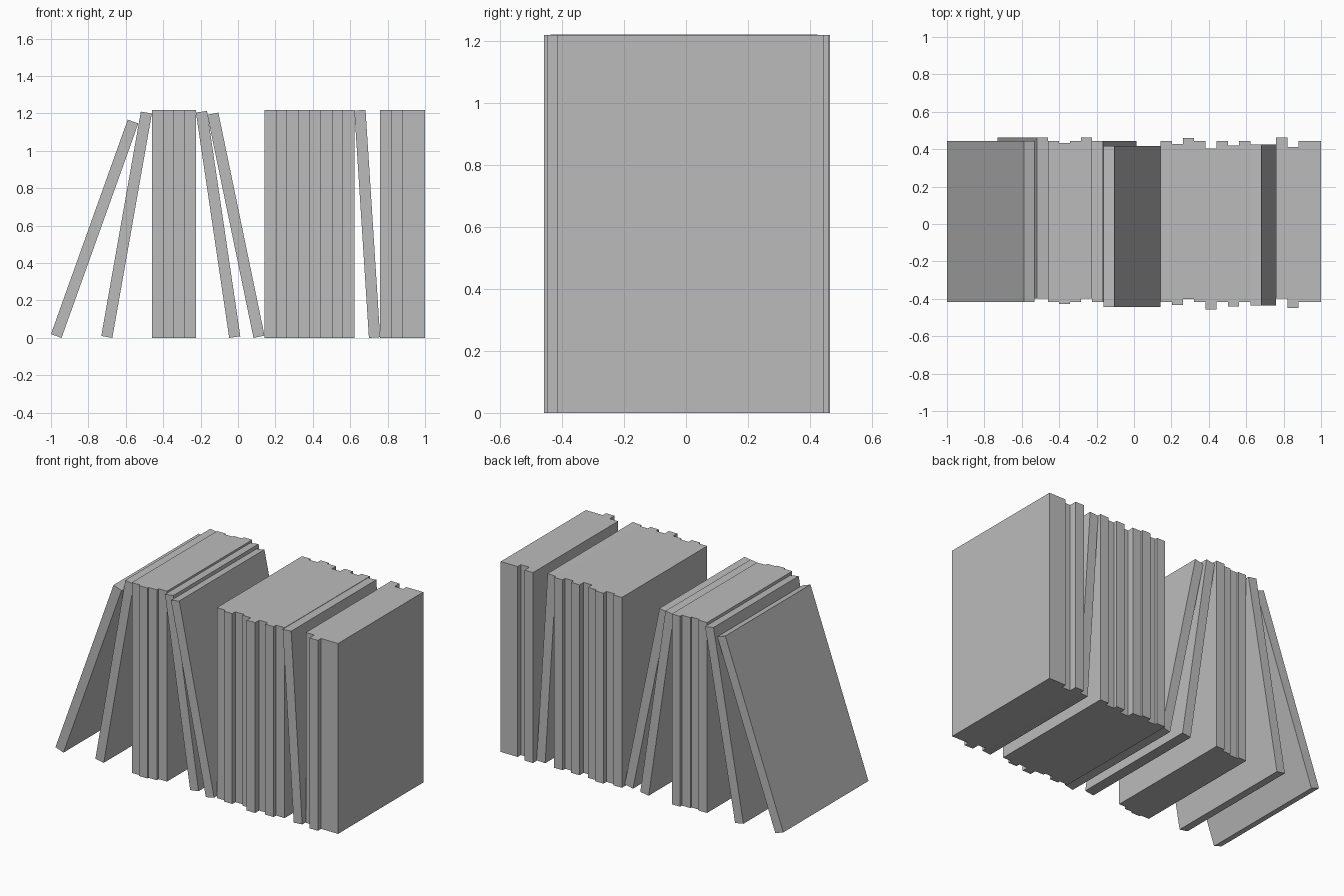
import bpy
import math

THICK, DEPTH, HEIGHT = 0.06, 0.861, 1.218

if "Cube" in bpy.data.objects:
    bpy.data.objects.remove(bpy.data.objects["Cube"], do_unlink=True)

# One plain grey for every slab
grey = bpy.data.materials.new("plain grey")
grey.use_nodes = True
grey.diffuse_color = (0.5, 0.5, 0.5, 1)
grey.node_tree.nodes["Principled BSDF"].inputs["Base Color"].default_value = grey.diffuse_color


def book(name, left, y, lean=0.0, thick=THICK):
    """Slab whose leftmost point is at x = left and whose lowest edge rests on z = 0."""
    a = math.radians(lean)
    s, c = abs(math.sin(a)), math.cos(a)
    width, height = thick * c + HEIGHT * s, HEIGHT * c + thick * s
    bpy.ops.mesh.primitive_cube_add(
        size=1, location=(left + width / 2, y, height / 2), rotation=(0, a, 0))
    ob = bpy.context.object
    ob.name = name
    ob.scale = (thick, DEPTH, HEIGHT)
    ob.data.materials.append(grey)


def upright_row(name, left, offsets, pitch):
    """Standing books side by side, each pushed in or out a little."""
    for i, y in enumerate(offsets):
        book(f"{name}_{i + 1}", left + i * pitch, y, thick=pitch)


# Upright groups
upright_row("right_upright_book", -0.46, (0.014, 0.003, 0.014, 0.033), 0.059)
upright_row("middle_upright_book", 0.142,
            (0.014, -0.002, 0.029, 0.014, -0.027, 0.014, -0.011, 0.014), THICK)
upright_row("left_upright_book", 0.76, (0.031, -0.018), THICK)
book("left_end_book", 0.88, 0.014, thick=2 * THICK)

# Leaning books
book("outer_leaning_book", -1.0, 0.014, 19.7)
book("inner_leaning_book", -0.731, 0.033, 10)
book("steep_leaning_book", -0.225, 0.014, -8.4)
book("slanted_leaning_book", -0.164, -0.013, -11.7)
book("gap_leaning_book", 0.622, -0.006, -3.67)
